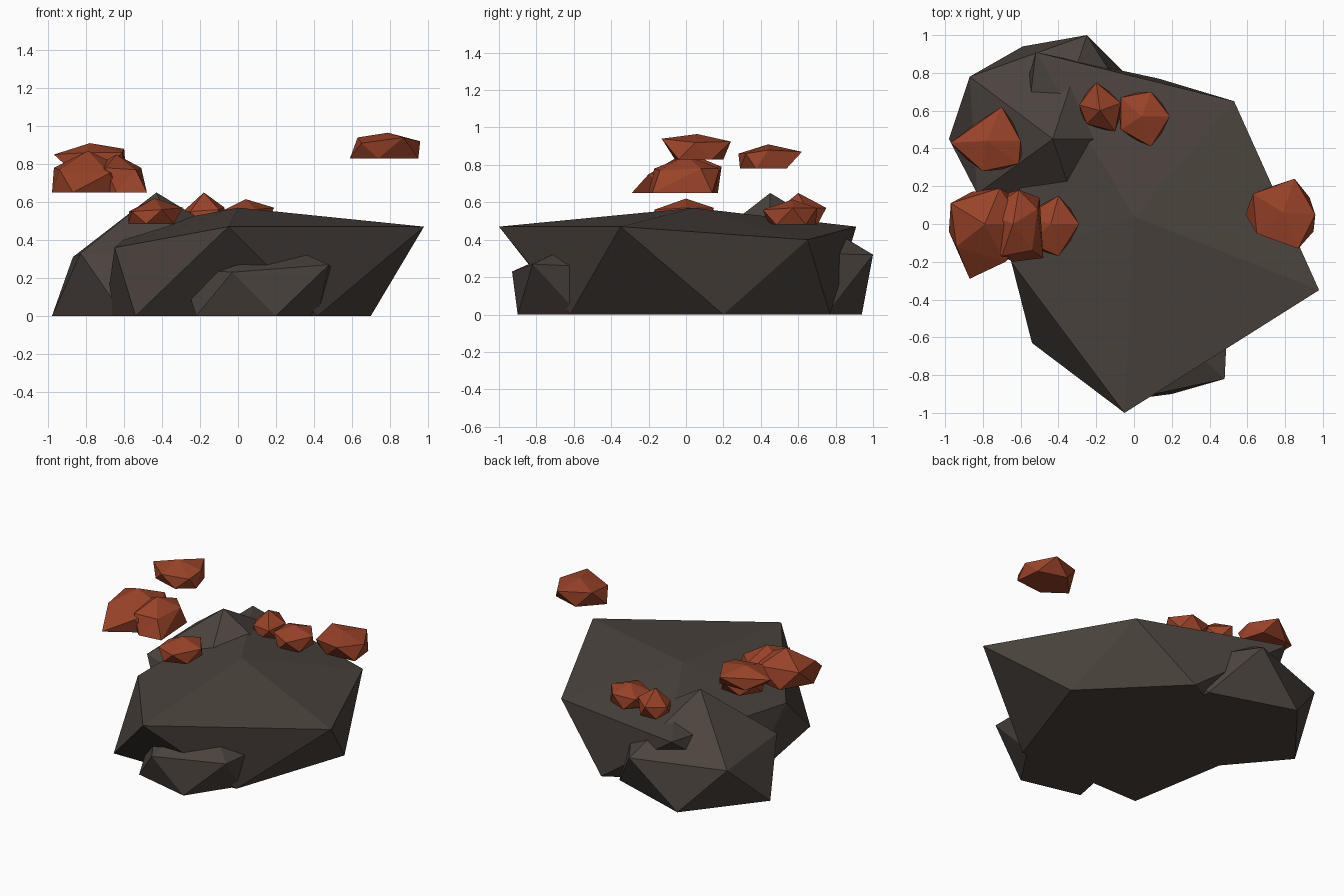
import bpy
import bmesh
from mathutils import Vector

default_cube = bpy.data.objects.get("Cube")
if default_cube:
    bpy.data.objects.remove(default_cube, do_unlink=True)


def make_material(name, colour):
    material = bpy.data.materials.new(name)
    material.use_nodes = True
    rgba = (*colour, 1)
    material.diffuse_color = rgba
    shader = material.node_tree.nodes["Principled BSDF"]
    shader.inputs["Base Color"].default_value = rgba
    shader.inputs["Roughness"].default_value = .9
    return material


dark_stone = make_material("dark brown stone", (.07, .056, .048))
rust_stone = make_material("rust orange stone", (.32, .056, .022))


def derived_foot(apex, shoulder):
    """Place each foot corner halfway between two shoulder corners."""
    middle = Vector(apex[:2])
    corners = []
    for index, corner in enumerate(shoulder):
        following = shoulder[(index + 1) % len(shoulder)]
        halfway = (Vector(corner[:2]) + Vector(following[:2])) / 2
        corners.append(tuple(middle + (halfway - middle) * 1.08))
    return corners


def make_rock(name, material, base, apex, shoulder, foot=None):
    """Faceted boulder: a peak, a shoulder ring and a flat foot ring.
    Foot corner number i sits between shoulder corners i and i + 1."""
    foot = foot or derived_foot(apex, shoulder)
    count = len(shoulder)
    bm = bmesh.new()
    peak = bm.verts.new(apex)
    upper = [bm.verts.new(corner) for corner in shoulder]
    lower = [bm.verts.new((x, y, base)) for x, y in foot]
    for index in range(count):
        following = (index + 1) % count
        bm.faces.new((peak, upper[index], upper[following]))
        bm.faces.new((upper[index], lower[index], upper[following]))
        bm.faces.new((upper[following], lower[index], lower[following]))
    bm.faces.new(lower)
    bmesh.ops.recalc_face_normals(bm, faces=bm.faces)
    mesh = bpy.data.meshes.new(name)
    bm.to_mesh(mesh)
    bm.free()
    mesh.materials.append(material)
    rock = bpy.data.objects.new(name, mesh)
    bpy.context.scene.collection.objects.link(rock)
    return rock


# Dark ground boulders
make_rock(
    "main_boulder", dark_stone, base=0, apex=(0, .04, .57),
    shoulder=[(-.05, -1, .47), (.98, -.35, .47), (.53, .65, .4),
              (-.52, .91, .47), (-.65, -.2, .36)],
    foot=[(.42, -.62), (.7, .2), (.13, .77), (-.7, .3), (-.54, -.63)])

make_rock(
    "back_boulder", dark_stone, base=0, apex=(-.43, .45, .65),
    shoulder=[(-.87, .78, .31), (-.83, .16, .33), (-.28, 0, .3),
              (.1, .45, .33), (-.25, 1, .32)],
    foot=[(-.98, .45), (-.6, 0), (0, .15), (0, .75), (-.59, .94)])

make_rock(
    "front_boulder", dark_stone, base=0, apex=(.13, -.5, .42),
    shoulder=[(-.03, -.93, .23), (.48, -.82, .27), (.5, -.4, .25),
              (.1, -.1, .25), (-.3, -.5, .25)],
    foot=[(.2, -.9), (.42, -.57), (.3, -.2), (-.1, -.2), (-.22, -.8)])

# Rust stones hovering high above the ground
make_rock(
    "high_stone", rust_stone, base=.83, apex=(.79, .06, .965),
    shoulder=[(.63, .16, .94), (.85, .24, .925), (.96, .05, .92),
              (.87, -.13, .94), (.65, -.05, .91)],
    foot=[(.73, .2), (.93, .14), (.95, -.04), (.74, -.06), (.59, .05)])

make_rock(
    "back_stone", rust_stone, base=.78, apex=(-.78, .44, .91),
    shoulder=[(-.97, .43, .85), (-.7, .62, .87), (-.6, .44, .88),
              (-.61, .32, .86), (-.8, .28, .86)])

make_rock(
    "cluster_stone_outer", rust_stone, base=.65, apex=(-.79, 0, .87),
    shoulder=[(-.97, .11, .78), (-.71, .19, .79), (-.58, 0, .77),
              (-.68, -.2, .75), (-.94, -.12, .77)],
    foot=[(-.86, .17), (-.6, .12), (-.6, -.12), (-.87, -.29), (-.98, -.04)])

make_rock(
    "cluster_stone_inner", rust_stone, base=.65, apex=(-.64, 0, .85),
    shoulder=[(-.79, .06, .77), (-.61, .18, .78), (-.51, .08, .78),
              (-.54, -.14, .77), (-.7, -.17, .78)],
    foot=[(-.72, .15), (-.5, .14), (-.48, -.18), (-.64, -.2), (-.8, -.06)])

# Rust stones resting close to the boulder tops
make_rock(
    "left_stone", rust_stone, base=.485, apex=(-.44, 0, .62),
    shoulder=[(-.575, .04, .55), (-.4, .15, .57), (-.29, 0, .57),
              (-.4, -.17, .56), (-.56, -.1, .55)])

make_rock(
    "ridge_stone", rust_stone, base=.48, apex=(-.18, .6, .65),
    shoulder=[(-.29, .63, .55), (-.2, .75, .57), (-.07, .64, .57),
              (-.1, .49, .56), (-.25, .53, .55)])

make_rock(
    "ridge_stone_side", rust_stone, base=.48, apex=(.04, .57, .615),
    shoulder=[(-.07, .67, .56), (.09, .7, .57), (.19, .57, .57),
              (.09, .41, .56), (-.07, .5, .56)])
